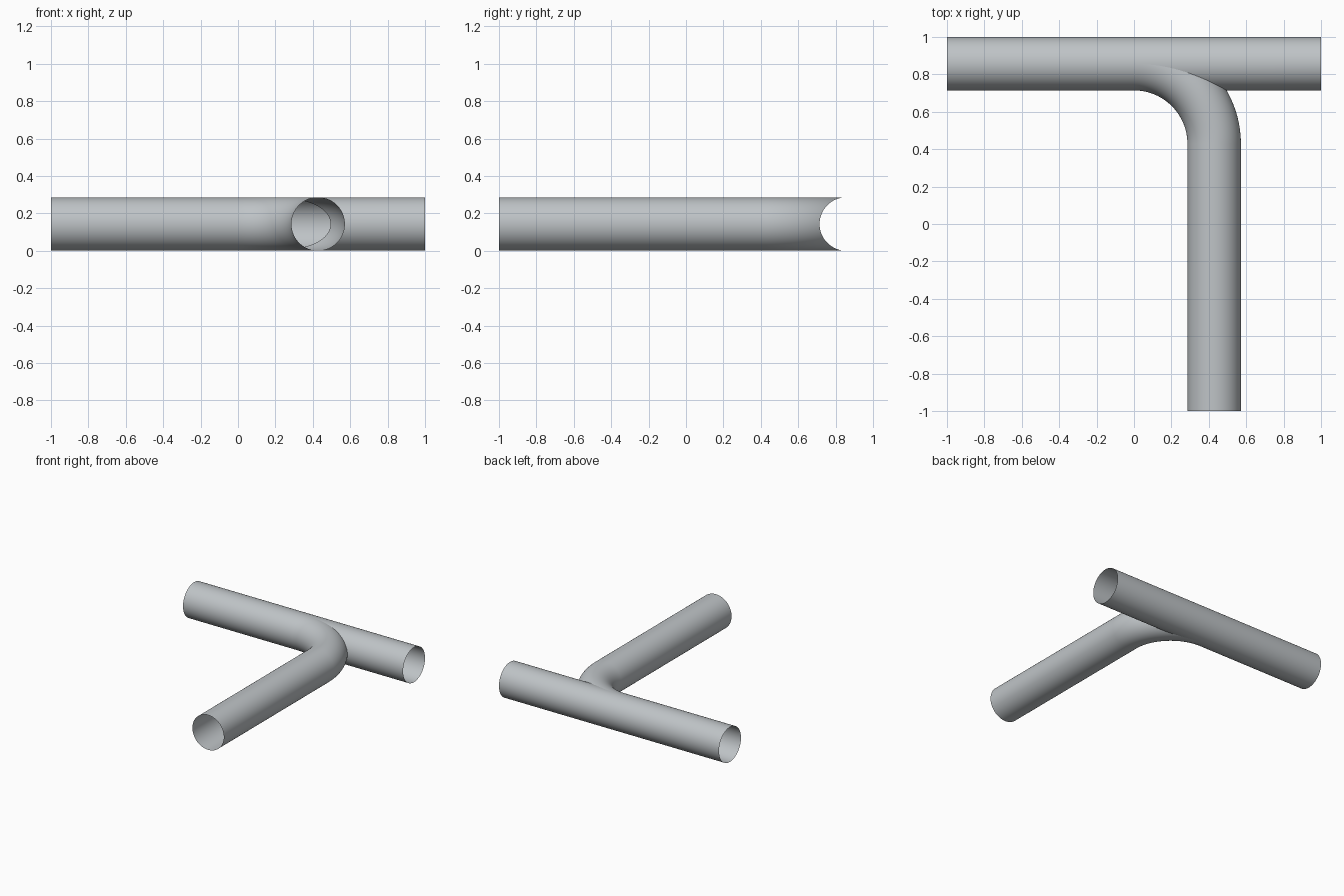
import bpy
import bmesh
from math import sin, cos, pi, asin, sqrt

if "Cube" in bpy.data.objects:
    bpy.data.objects.remove(bpy.data.objects["Cube"], do_unlink=True)

R = 1 / 7            # pipe radius
BEND = 3 * R         # bend radius of the branch centreline
AXIS_Y = 1 - R       # main pipe axis
BEND_Y = AXIS_Y - BEND
SIDES = 128
BEND_STEPS = 28

grey = bpy.data.materials.new("pipe grey")
grey.use_nodes = True
colour = (0.52, 0.55, 0.57, 1)
grey.diffuse_color = colour
grey.node_tree.nodes["Principled BSDF"].inputs["Base Color"].default_value = colour


def add_tube(bm, line):
    """Skin a closed ring of lengthwise lines, one for each angle."""
    rows = [[bm.verts.new(p) for p in line(2 * pi * i / SIDES)] for i in range(SIDES)]
    for i, a in enumerate(rows):
        b = rows[(i + 1) % SIDES]
        for j in range(len(a) - 1):
            bm.faces.new((a[j], a[j + 1], b[j + 1], b[j]))


def make_object(name, lines):
    bm = bmesh.new()
    for line in lines:
        add_tube(bm, line)
    bmesh.ops.remove_doubles(bm, verts=bm.verts, dist=1e-5)
    mesh = bpy.data.meshes.new(name)
    bm.to_mesh(mesh)
    bm.free()
    mesh.materials.append(grey)
    obj = bpy.data.objects.new(name, mesh)
    bpy.context.collection.objects.link(obj)
    bpy.ops.object.select_all(action='DESELECT')
    obj.select_set(True)
    bpy.context.view_layer.objects.active = obj
    bpy.ops.object.shade_smooth_by_angle()


# Main pipe: the right-hand half starts at the seam, leaving the branch mouth open
def main_line(a, start, end):
    y, z = AXIS_Y - R * cos(a), R + R * sin(a)
    return [(start, y, z), (end, y, z)]


def seam_x(a):
    return 2 * sqrt(BEND * R * max(cos(a), 0))


make_object("main_pipe", [lambda a: main_line(a, -1, 0),
                          lambda a: main_line(a, seam_x(a), 1)])


# Branch pipe: straight run, then a bend trimmed where it meets the main pipe
def branch_line(a):
    rho, z = BEND + R * cos(a), R + R * sin(a)
    stop = asin(min(1, (BEND - R * abs(cos(a))) / rho))
    points = [(rho, -1, z)]
    for k in range(BEND_STEPS + 1):
        t = stop * k / BEND_STEPS
        points.append((rho * cos(t), BEND_Y + rho * sin(t), z))
    return points


make_object("branch_pipe", [branch_line])
